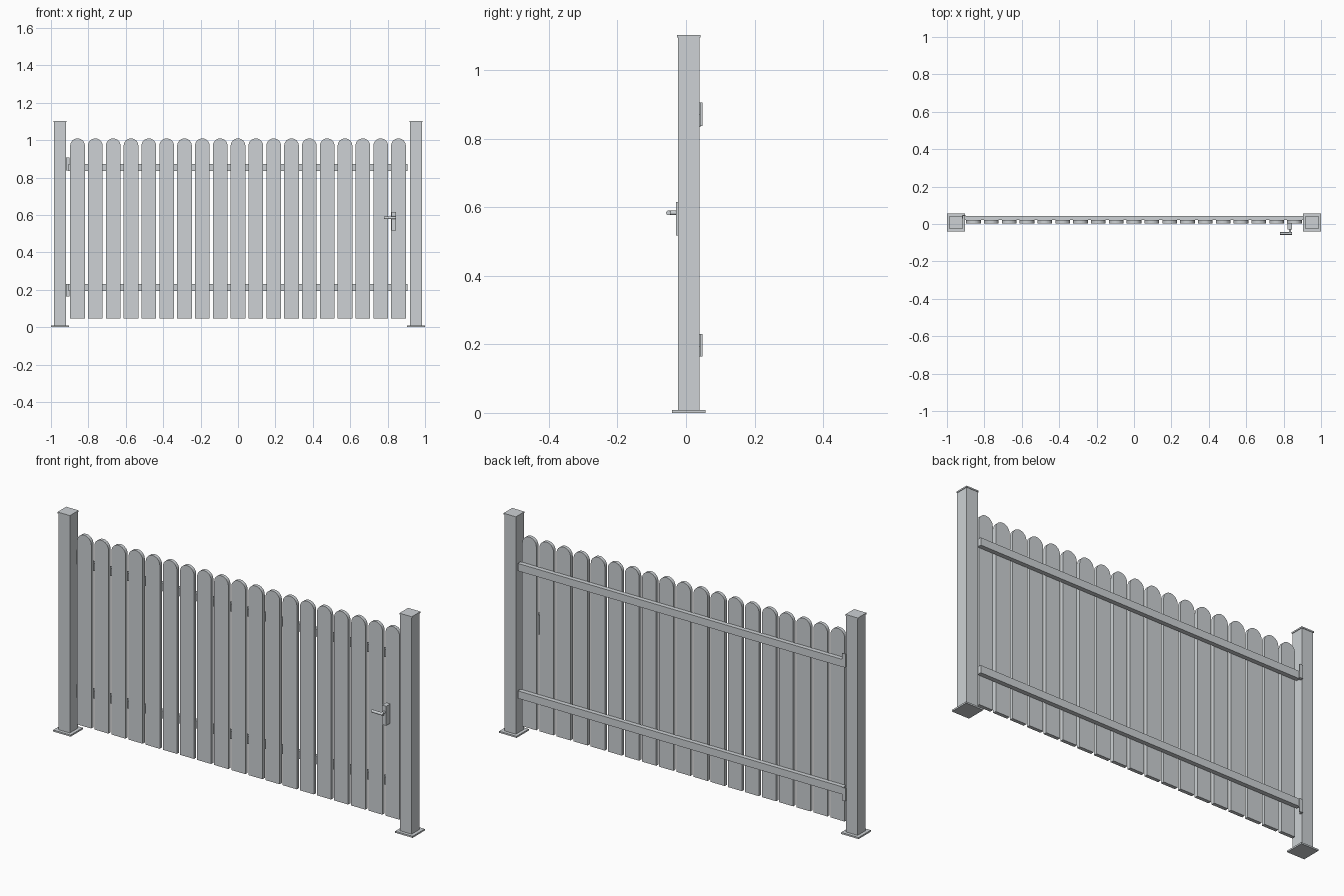
import bpy, math
from mathutils import Matrix

if "Cube" in bpy.data.objects:
    bpy.data.objects.remove(bpy.data.objects["Cube"])

grey = bpy.data.materials.new("light grey")
grey.diffuse_color = (0.61, 0.64, 0.66, 1)
grey.use_nodes = True
grey.node_tree.nodes["Principled BSDF"].inputs["Base Color"].default_value = grey.diffuse_color


def mesh_object(name, verts, faces):
    me = bpy.data.meshes.new(name)
    me.from_pydata(verts, [], faces)
    me.materials.append(grey)
    ob = bpy.data.objects.new(name, me)
    bpy.context.collection.objects.link(ob)
    return ob


def box(name, x0, x1, y0, y1, z0, z1):
    v = [(x, y, z) for x in (x0, x1) for y in (y0, y1) for z in (z0, z1)]
    f = [(0, 1, 3, 2), (4, 6, 7, 5), (0, 4, 5, 1), (2, 3, 7, 6), (0, 2, 6, 4), (1, 5, 7, 3)]
    return mesh_object(name, v, f)


def prism(name, outline, y0, y1):
    """Extrude an (x, z) outline along y."""
    n = len(outline)
    v = [(x, y, z) for y in (y0, y1) for x, z in outline]
    f = [tuple(range(n)), tuple(range(2 * n - 1, n - 1, -1))]
    f += [(i, i + n, (i + 1) % n + n, (i + 1) % n) for i in range(n)]
    return mesh_object(name, v, f)


def rod(name, radius, length, centre, axis):
    bpy.ops.mesh.primitive_cylinder_add(vertices=20, radius=radius, depth=length)
    ob = bpy.context.object
    ob.name = name
    turn = {'X': Matrix.Rotation(math.pi / 2, 4, 'Y'),
            'Y': Matrix.Rotation(math.pi / 2, 4, 'X')}[axis]
    ob.data.transform(Matrix.Translation(centre) @ turn)
    ob.data.materials.append(grey)
    bpy.ops.object.shade_smooth_by_angle(angle=math.radians(40))
    return ob


# Posts with caps and base plates
PY = 0.008
for side, s in (("left", -1), ("right", 1)):
    x = s * 0.9515
    for part, h, z0, z1 in (("base_plate", 0.0485, 0, 0.008),
                            ("post", 0.032, 0.008, 1.096),
                            ("post_cap", 0.0345, 1.096, 1.103)):
        box(f"{side}_{part}", x - h, x + h, PY - h, PY + h, z0, z1)

# Round-topped pickets
COUNT, HALF, TOP, BOTTOM = 19, 0.0392, 1.009, 0.047
for i in range(COUNT):
    cx = -0.858 + i * 1.716 / (COUNT - 1)
    arc = [(cx + HALF * math.cos(math.pi * k / 16),
            TOP - HALF + HALF * math.sin(math.pi * k / 16)) for k in range(17)]
    prism(f"picket_{i + 1}", [(cx - HALF, BOTTOM), (cx + HALF, BOTTOM)] + arc, 0.003, 0.0205)

# Rails and hinges on the back
for level, z0, h0, h1 in (("upper", 0.834, 0.838, 0.906), ("lower", 0.193, 0.165, 0.231)):
    box(f"{level}_rail", -0.906, 0.906, 0.0205, 0.043, z0, z0 + 0.038)
    box(f"{level}_hinge_plate", -0.9205, -0.901, 0.043, 0.0475, h0, h1)
    box(f"{level}_hinge_leaf", -0.9205, -0.914, 0.030, 0.043, h0, h1)

# Latch: lock plate, spindle and lever
box("lock_plate", 0.822, 0.845, -0.029, 0.003, 0.518, 0.616)
rod("handle_spindle", 0.0065, 0.024, (0.834, -0.040, 0.584), 'Y')
rod("handle_lever", 0.007, 0.064, (0.813, -0.051, 0.584), 'X')
